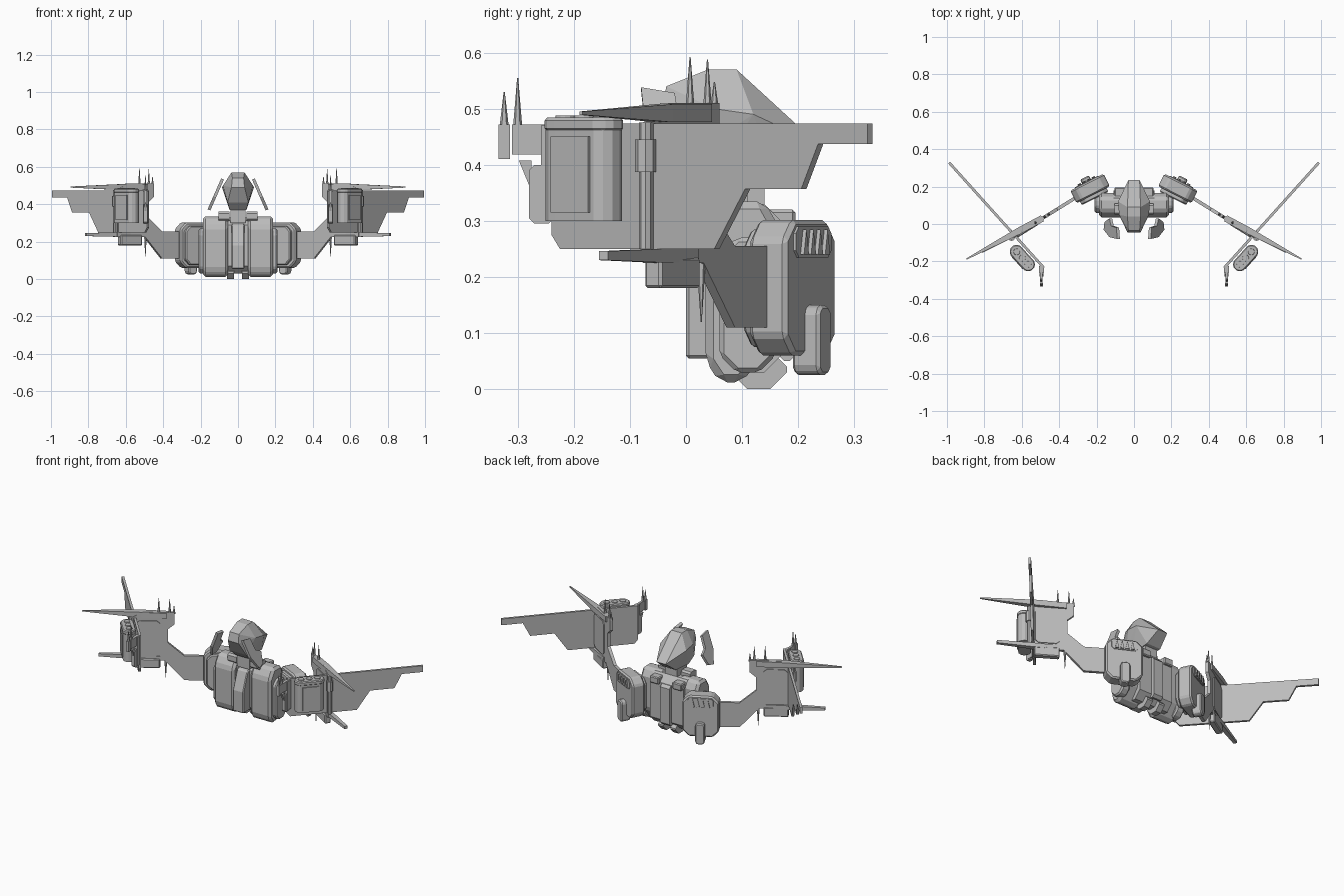
import bpy, bmesh
from math import cos, sin, tau
from mathutils import Vector

starter = bpy.data.objects.get("Cube")
if starter:
    bpy.data.objects.remove(starter)

grey = bpy.data.materials.new("hull_grey")
grey.use_nodes = True
grey.diffuse_color = (.5, .5, .5, 1)
grey.node_tree.nodes["Principled BSDF"].inputs["Base Color"].default_value = grey.diffuse_color


def finish(name, bm, bevel=0, mirror=True):
    """Turn a bmesh into an object, optionally chamfered and mirrored across the centre plane."""
    bmesh.ops.recalc_face_normals(bm, faces=bm.faces[:])
    mesh = bpy.data.meshes.new(name)
    bm.to_mesh(mesh)
    bm.free()
    mesh.materials.append(grey)
    part = bpy.data.objects.new(name, mesh)
    bpy.context.collection.objects.link(part)
    if bevel:
        chamfer = part.modifiers.new("chamfer", "BEVEL")
        chamfer.width = bevel
        chamfer.segments = 1
    if mirror:
        part.modifiers.new("mirror", "MIRROR").use_mirror_merge = False


def plate(name, outline, frame, thick, offset=0, up=(0, 0, 1), bevel=0, mirror=True):
    """Extrude an outline of (along, height) points lying on an upright plane."""
    origin, along = (Vector((*pair, 0)) for pair in frame)
    up = Vector(up)
    normal = up.cross(along).normalized()
    bm = bmesh.new()
    near, far = ([bm.verts.new(origin + along * a + up * h + normal * (offset + way * thick / 2))
                  for a, h in outline] for way in (-1, 1))
    bm.faces.new(near)
    bm.faces.new(far)
    for i in range(len(near)):
        bm.faces.new((near[i - 1], near[i], far[i], far[i - 1]))
    finish(name, bm, bevel, mirror)


def box(left, right, bottom, top, cut=0):
    """Rectangular outline, with its corners cut when asked."""
    if not cut:
        return [(left, bottom), (right, bottom), (right, top), (left, top)]
    return [(left + cut, bottom), (right - cut, bottom), (right, bottom + cut), (right, top - cut),
            (right - cut, top), (left + cut, top), (left, top - cut), (left, bottom + cut)]


def hull(name, points, mirror=True, bevel=0):
    """Wrap a convex skin round a few points."""
    bm = bmesh.new()
    for point in points:
        bm.verts.new(point)
    bmesh.ops.convex_hull(bm, input=bm.verts[:])
    bmesh.ops.dissolve_limit(bm, angle_limit=.02, verts=bm.verts[:], edges=bm.edges[:])
    finish(name, bm, bevel, mirror)


def post(name, place, bottom, top, radius, tip_radius, sides=8):
    """Upright cylinder or cone."""
    bm = bmesh.new()
    bmesh.ops.create_cone(bm, cap_ends=True, segments=sides, radius1=radius, radius2=tip_radius,
                          depth=top - bottom)
    bmesh.ops.translate(bm, vec=(*place, (bottom + top) / 2), verts=bm.verts[:])
    finish(name, bm)


def spike(name, place, base, tip):
    if tip > base:
        post(name, place, base, tip, radius=.008, tip_radius=.001, sides=6)
    else:
        post(name, place, tip, base, radius=.001, tip_radius=.008, sides=6)


def facing_side(x):
    """Frame for outlines drawn in depth and height at one sideways position."""
    return (x, 0), (0, 1)


def on_arm(x):
    """Ground position on the line that the arm follows."""
    return x, .334 - .62 * x


ARM = on_arm(0), (1, -.62)
WING = (.693, 0), (.9, 1)
PACK = (.235, .19), (.89, -.45)
POD = Vector((.597, -.182))
POD_AXIS = Vector((.67, .74))

# Helmet, neck and cheek fins
brow = [(.035, .04, .57), (.035, .09, .57), (.03, -.035, .54), (.035, -.045, .49)]
cheek = [(.08, .05, .5), (.085, .12, .49), (.055, 0, .41)]
nape = [(.03, .235, .437), (.045, .16, .38), (.045, .04, .37)]
half_helmet = brow + cheek + nape
hull("helmet", half_helmet + [(-x, y, z) for x, y, z in half_helmet], mirror=False)
plate("neck", box(.05, .14, .3, .4), facing_side(0), thick=.08, mirror=False)
fin = [(-.08, .535), (-.02, .525), (-.01, .46), (.03, .44), (.01, .38), (-.03, .37), (-.07, .44)]
plate("cheek_fin", fin, ((.318, 0), (0, 1)), thick=.016, up=(-.44, 0, 1))

# Torso
plate("torso_core", box(.06, .18, .03, .33, cut=.04), facing_side(0), thick=.22, mirror=False)
plate("back_spine", box(.16, .2, .05, .29, cut=.015), facing_side(0), thick=.06, mirror=False)
keel = [(0, .055), (.07, .055), (.08, .3), (.04, .29), (0, .18)]
plate("keel", keel, facing_side(0), thick=.07, bevel=.005, mirror=False)
chest = [(.06, .012), (.1, .012), (.165, .1), (.165, .29), (.14, .335), (.07, .335), (.035, .28), (.035, .05)]
plate("chest_pod", chest, facing_side(.12), thick=.135, bevel=.014)
plate("collar", box(.05, .11, .31, .36, cut=.01), facing_side(.075), thick=.06)
plate("back_block", box(.13, .195, .28, .32), facing_side(.075), thick=.06, bevel=.005)
plate("under_foot", box(.08, .18, 0, .07, cut=.03), facing_side(.04), thick=.035)
plate("hip_block", box(.06, .16, .03, .27, cut=.03), facing_side(.185), thick=.05, bevel=.008)

# Angled shoulder packs, each with a vent window and a thruster
plate("shoulder_pack", box(-.1, .1, .06, .302, cut=.035), PACK, thick=.075, bevel=.008)
plate("pack_inner_ring", box(-.08, .08, .075, .285, cut=.03), PACK, thick=.03, offset=-.045, bevel=.006)
plate("pack_window", box(-.07, .07, .235, .29, cut=.012), PACK, thick=.008, offset=.038)
for number in range(4):
    middle = (number - 1.5) * .028
    vent = [(middle - .01, .24), (middle + .01, .24), (middle, .285)]
    plate(f"pack_vent_{number}", vent, PACK, thick=.012, offset=.043)
plate("pack_thruster", box(-.026, .026, .025, .15, cut=.012), PACK, thick=.055, offset=.038, bevel=.006)

# Arm rising into an upright panel
arm = [(.27, .11), (.41, .11), (.5, .225), (.65, .225), (.65, .475), (.6, .51),
       (.455, .51), (.455, .44), (.485, .41), (.485, .33), (.41, .255), (.27, .255)]
plate("arm_panel", arm, ARM, thick=.018)
plate("lower_box", box(.52, .635, .18, .235), ARM, thick=.036, bevel=.005)
plate("panel_frame", box(.52, .63, .26, .46, cut=.015), ARM, thick=.028)
post("hinge_rod", on_arm(.655), .25, .475, radius=.012, tip_radius=.012)
post("hinge_collar", on_arm(.655), .387, .445, radius=.019, tip_radius=.019)


# Long tapering blades
def blade(name, start, end, height, width, tip_width):
    points = []
    for station, half in ((start, width), (start + .13, width), (end, tip_width)):
        x, y = on_arm(station)
        y += (station - start) / 12
        for across in (-half, half):
            points += [(x + across / 2, y + across, height + rise) for rise in (-half, half)]
    hull(name, points)


blade("upper_blade", .49, .895, height=.492, width=.016, tip_width=.003)
blade("lower_blade", .52, .815, height=.238, width=.012, tip_width=.008)

# Spikes on the panel
for station, tip in ((.527, .592), (.477, .588), (.457, .548)):
    spike("panel_spike", on_arm(station), base=.5, tip=tip)
spike("hanging_spike", on_arm(.495), base=.225, tip=.12)

# Stepped wing
wing = [(-.235, .275), (-.22, .25), (.055, .25), (.11, .357), (.21, .357), (.24, .437),
        (.328, .437), (.328, .474), (-.235, .474)]
plate("wing", wing, WING, thick=.014)


# Triple launcher pod with rounded ends
def capsule(name, bottom, top, radius, bevel=0):
    points = []
    for step in range(12):
        angle = tau * step / 12
        for end in (-POD_AXIS, POD_AXIS):
            x, y = POD + end * .046 + radius * Vector((cos(angle), sin(angle)))
            points += [(x, y, bottom), (x, y, top)]
    hull(name, points, bevel=bevel)


capsule("launcher_pod", .3, .475, radius=.034)
capsule("pod_lid", .46, .484, radius=.037, bevel=.005)
plate("pod_side_panel", box(-.045, .045, .315, .45), (POD, POD_AXIS), thick=.008, offset=-.035)
for shift in (-.045, 0, .045):
    post("launch_tube", POD + POD_AXIS * shift, .47, .488, radius=.02, tip_radius=.017, sides=12)

# Front bracket with spikes
bracket = facing_side(.495)
plate("bracket_post", box(-.28, -.235, .295, .4, cut=.01), bracket, thick=.02)
plate("bracket_arm", box(-.31, -.23, .418, .472), bracket, thick=.014)
plate("bracket_link", box(-.258, -.225, .3, .47), bracket, thick=.025)
plate("bracket_fin", [(-.298, .408), (-.275, .408), (-.275, .352)], bracket, thick=.012)
plate("bracket_tip", box(-.334, -.314, .41, .472), bracket, thick=.016)
for depth, tip in ((-.3, .555), (-.324, .53)):
    spike("bracket_spike", (.495, depth), base=.47, tip=tip)
